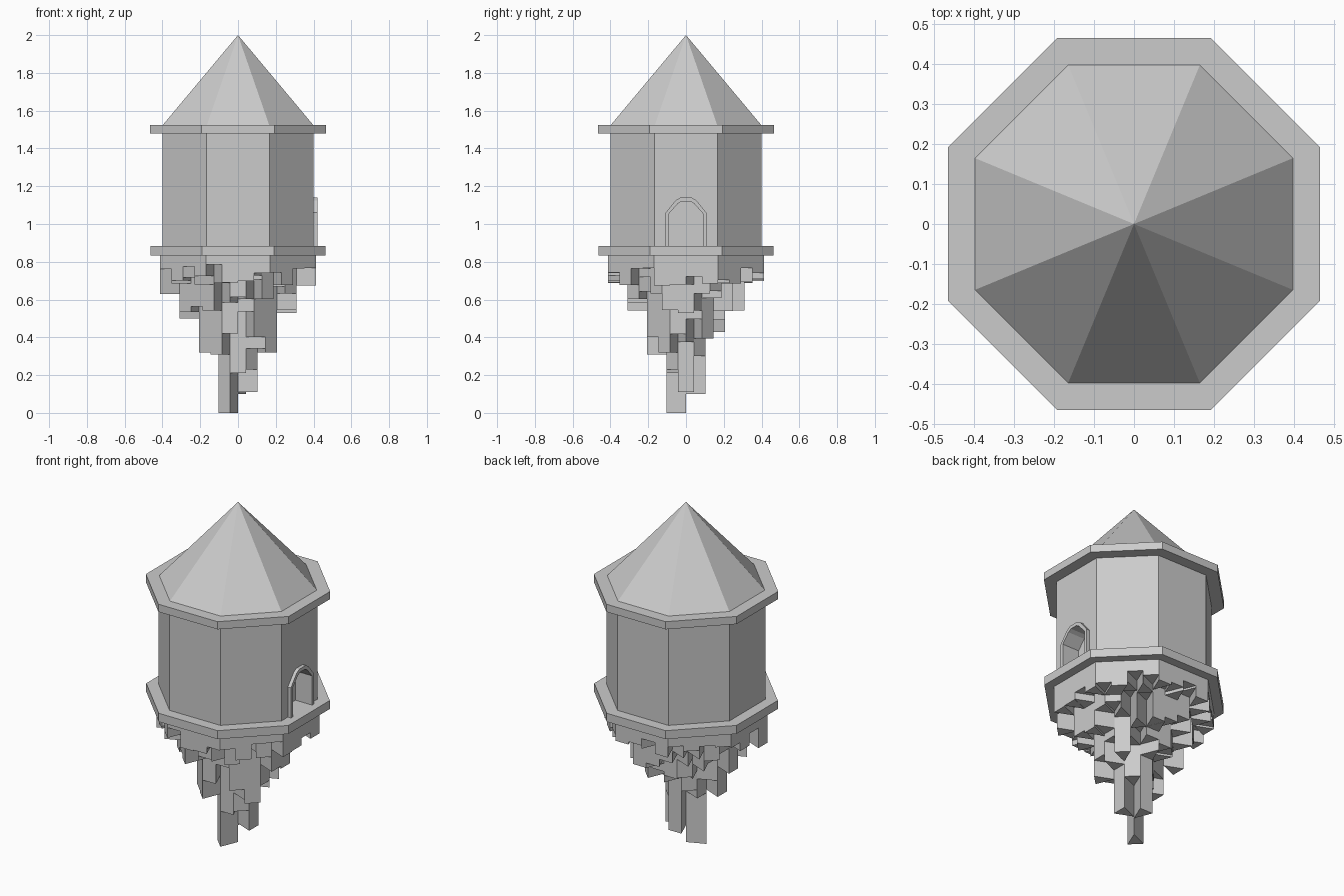
import bpy, bmesh, random
from math import cos, sin, pi, radians
from mathutils import Vector

if "Cube" in bpy.data.objects:
    bpy.data.objects.remove(bpy.data.objects["Cube"])

random.seed(7)
K = 1 / cos(pi / 8)  # apothem to corner radius of an octagon


def octagon(name, apothem, z0, z1, top=None):
    """Octagonal prism, or a pyramid when top is 0."""
    top = apothem if top is None else top
    bpy.ops.mesh.primitive_cone_add(vertices=8, radius1=apothem * K, radius2=top * K,
                                    depth=z1 - z0, location=(0, 0, (z0 + z1) / 2),
                                    rotation=(0, 0, pi / 8))
    ob = bpy.context.object
    ob.name = name
    return ob


def finish(name, bm):
    bmesh.ops.recalc_face_normals(bm, faces=bm.faces)
    me = bpy.data.meshes.new(name)
    bm.to_mesh(me)
    bm.free()
    ob = bpy.data.objects.new(name, me)
    bpy.context.collection.objects.link(ob)
    return ob


def extrude_x(bm, faces, depth):
    r = bmesh.ops.extrude_face_region(bm, geom=faces)
    vs = [g for g in r['geom'] if isinstance(g, bmesh.types.BMVert)]
    bmesh.ops.translate(bm, verts=vs, vec=(depth, 0, 0))


# Tower body, ledges and roof
wall = octagon("tower_wall", 0.40, 0.85, 1.50)
octagon("lower_ledge", 0.463, 0.833, 0.883)
octagon("roof_eave", 0.465, 1.48, 1.525)
octagon("roof", 0.40, 1.522, 2.0, 0)


# Doorway profiles (y, z), right half mirrored to the left
def arch(half, bottom):
    pts = [(half[0][0], bottom)] + half
    return pts + [(-y, z) for y, z in reversed(pts)]


outer = arch([(0.108, 1.06), (0.055, 1.125), (0.03, 1.14)], 0.87)
inner = arch([(0.09, 1.055), (0.043, 1.108), (0.022, 1.12)], 0.87)

# Raised door frame
bm = bmesh.new()
vo = [bm.verts.new((0.39, y, z)) for y, z in outer]
vi = [bm.verts.new((0.39, y, z)) for y, z in inner]
strip = [bm.faces.new((vo[i], vo[i + 1], vi[i + 1], vi[i])) for i in range(len(vo) - 1)]
extrude_x(bm, strip, 0.03)
finish("door_frame", bm)

# Door recess cut into the wall
bm = bmesh.new()
f = bm.faces.new([bm.verts.new((0.31, y, z)) for y, z in inner])
extrude_x(bm, [f], 0.2)
cutter = finish("door_cutter", bm)
cutter.hide_render = True
cutter.hide_viewport = True
cut = wall.modifiers.new("door_recess", 'BOOLEAN')
cut.operation = 'DIFFERENCE'
cut.object = cutter

# Hanging rock: octagon fan split into four rings of triangles, each drawn down
BASE, APOTHEM, RINGS = 0.835, 0.412, 4
core = [0.11, 0.30, 0.10, 0.35, 0.30, 0.0, 0.21, 0.23]     # innermost tips by sector
spread = {2: (0.34, 0.58), 3: (0.53, 0.73), 4: (0.67, 0.79)}  # tip range by ring
fixed = {(5, 2, 1): 0.31, (4, 2, 1): 0.32, (7, 2, 1): 0.32, (6, 2, 0): 0.42,
         (5, 2, 0): 0.32, (4, 3, 1): 0.50, (4, 4, 3): 0.63, (0, 3, 1): 0.53}


def grid_point(s, k, j):
    a, b = (Vector((cos(t), sin(t), 0)) for t in
            (radians(45 * s - 22.5), radians(45 * s + 22.5)))
    p = a.lerp(b, j / k if k else 0) * (APOTHEM * K * k / RINGS)
    return p.x, p.y


def shard(bm, tri, z):
    low = [bm.verts.new((x, y, z)) for x, y in tri]
    high = [bm.verts.new((x, y, BASE)) for x, y in tri]
    bm.faces.new(low)
    bm.faces.new(high)
    for i in range(3):
        n = (i + 1) % 3
        bm.faces.new((low[i], low[n], high[n], high[i]))


bm = bmesh.new()
for s in range(8):
    for k in range(1, RINGS + 1):
        for j in range(k):
            z = core[s] if k == 1 else fixed.get((s, k, j), random.uniform(*spread[k]))
            a, b, c = grid_point(s, k - 1, j), grid_point(s, k, j), grid_point(s, k, j + 1)
            shard(bm, (a, b, c), z)
            if j < k - 1:
                shard(bm, (a, c, grid_point(s, k - 1, j + 1)), random.uniform(*spread[k]))
finish("hanging_rock", bm)
